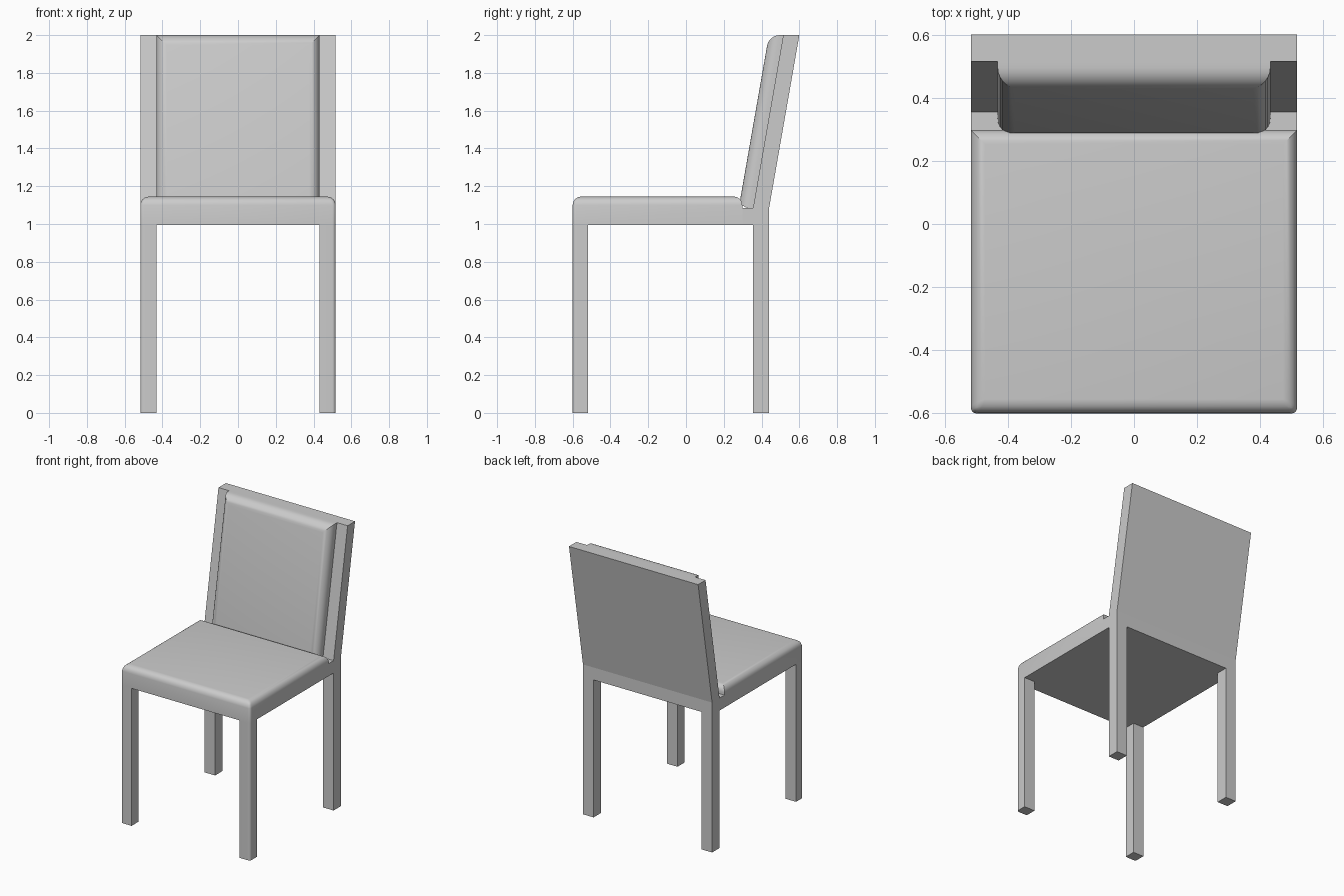
import bpy, bmesh
from math import radians

cube = bpy.data.objects.get("Cube")
if cube:
    bpy.data.objects.remove(cube)

grey = bpy.data.materials.new("plain_grey")
grey.use_nodes = True
grey.diffuse_color = (0.6, 0.6, 0.6, 1)
grey.node_tree.nodes["Principled BSDF"].inputs["Base Color"].default_value = (0.6, 0.6, 0.6, 1)

HALF_W, LEG = 0.517, 0.085
FRONT, SEAT_BACK, REAR = -0.6, 0.298, 0.44
SEAT_LOW, RAIL_TOP, SEAT_TOP, TOP = 0.995, 1.085, 1.145, 2.0


def prism(name, profile, x0, x1, rounds=()):
    """Extrude a (y, z) profile along x; rounds holds (edge rule, radius) pairs."""
    bm = bmesh.new()
    face = bm.faces.new([bm.verts.new((x0, y, z)) for y, z in profile])
    grown = bmesh.ops.extrude_face_region(bm, geom=[face])["geom"]
    for v in grown:
        if isinstance(v, bmesh.types.BMVert):
            v.co.x = x1
    bmesh.ops.recalc_face_normals(bm, faces=bm.faces)
    weight = bm.edges.layers.float.new("bevel_weight_edge")
    biggest = max([r for _, r in rounds], default=0)
    for edge in bm.edges:
        for rule, radius in rounds:
            if rule(*[v.co for v in edge.verts]):
                edge[weight] = radius / biggest
    mesh = bpy.data.meshes.new(name)
    bm.to_mesh(mesh)
    bm.free()
    mesh.materials.append(grey)
    obj = bpy.data.objects.new(name, mesh)
    bpy.context.collection.objects.link(obj)
    bpy.ops.object.select_all(action='DESELECT')
    bpy.context.view_layer.objects.active = obj
    obj.select_set(True)
    if rounds:
        bevel = obj.modifiers.new("rounding", 'BEVEL')
        bevel.limit_method = 'WEIGHT'
        bevel.width = biggest
        bevel.segments = 6
        bpy.ops.object.modifier_apply(modifier=bevel.name)
        bpy.ops.object.shade_smooth_by_angle(angle=radians(30))
    return obj


def box(y0, y1, z0, z1):
    return [(y0, z0), (y1, z0), (y1, z1), (y0, z1)]


def near(a, b):
    return abs(a - b) < 0.001


def top_edge(a, b):
    return near(a.z, SEAT_TOP) and near(b.z, SEAT_TOP)


def front_corner(a, b):
    return near(a.y, FRONT) and near(b.y, FRONT) and near(abs(a.x), HALF_W) and near(a.x, b.x)


# Seat with rounded upper rim and softened front corners
prism("seat", box(FRONT, SEAT_BACK, SEAT_LOW, SEAT_TOP), -HALF_W, HALF_W,
      [(top_edge, 0.045), (front_corner, 0.018)])

# Rear rail and slanted back panel in one piece
lean = 0.16
prism("back_panel", [(SEAT_BACK, SEAT_LOW), (REAR, SEAT_LOW), (REAR, RAIL_TOP),
                     (REAR + lean, TOP), (REAR + lean - LEG, TOP),
                     (REAR - LEG, RAIL_TOP), (SEAT_BACK, RAIL_TOP)], -HALF_W, HALF_W)

# Back cushion rounded around its front face
inner, pad = HALF_W - LEG, 0.076
low_y, high_y = REAR - LEG, REAR + lean - LEG


def cushion_front(a, b):
    def on_front(v):
        y = low_y - pad + lean * (v.z - RAIL_TOP) / (TOP - RAIL_TOP)
        return near(v.y, y)
    return on_front(a) and on_front(b)


prism("back_cushion", [(low_y, RAIL_TOP), (high_y, TOP), (high_y - pad, TOP),
                       (low_y - pad, RAIL_TOP)], -inner, inner, [(cushion_front, 0.055)])

# Four square legs
for side, label in ((-1, "right"), (1, "left")):
    x0, x1 = sorted((side * HALF_W, side * inner))
    prism("front_leg_" + label, box(FRONT, FRONT + 0.08, 0, SEAT_LOW), x0, x1,
          [(front_corner, 0.018)])
    prism("back_leg_" + label, box(REAR - LEG, REAR, 0, SEAT_LOW), x0, x1)
